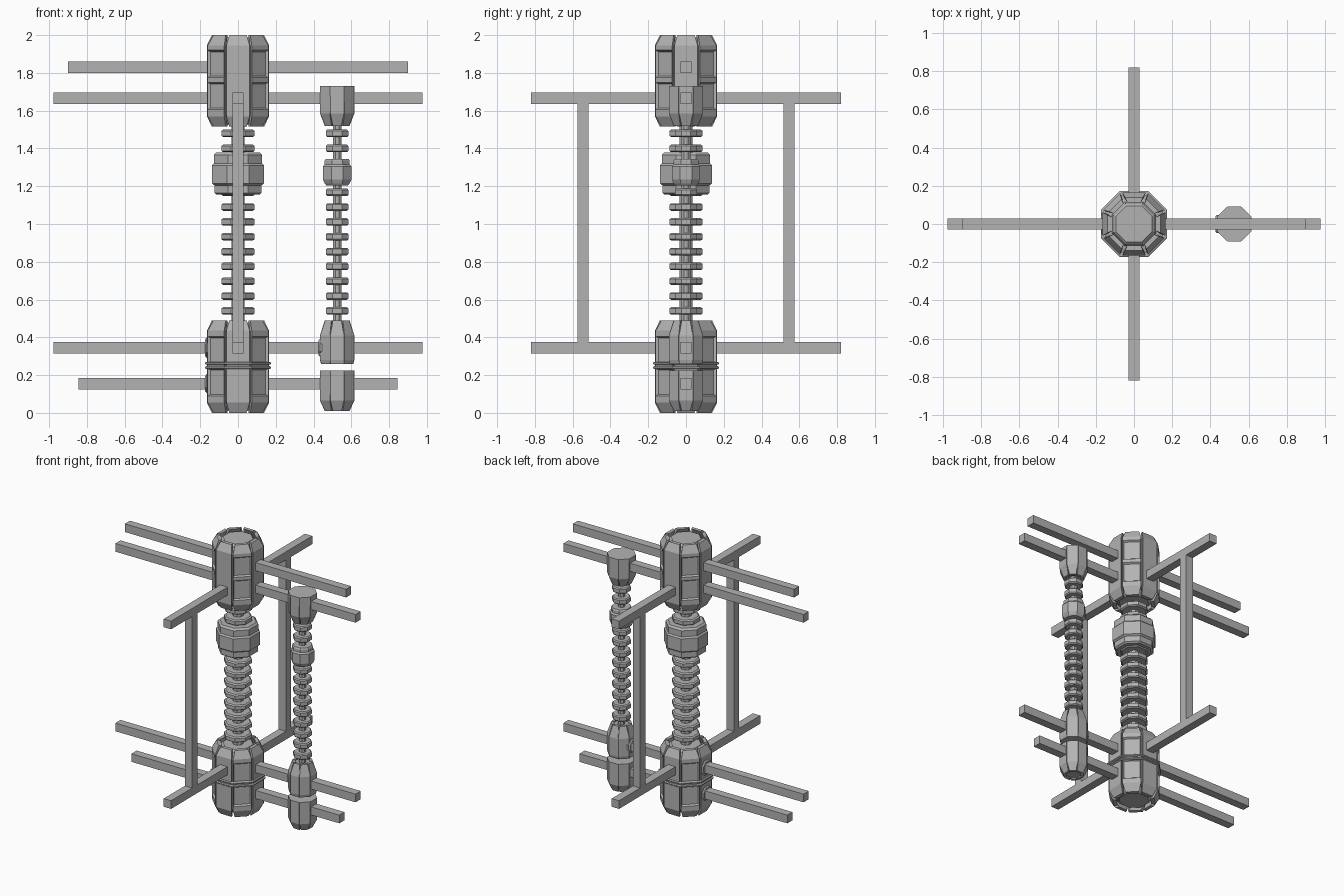
import bpy, bmesh, math
from mathutils import Matrix, Vector

if "Cube" in bpy.data.objects:
    bpy.data.objects.remove(bpy.data.objects["Cube"])

grey = bpy.data.materials.new("metal grey")
grey.diffuse_color = (0.45, 0.45, 0.45, 1)
grey.use_nodes = True
grey.node_tree.nodes["Principled BSDF"].inputs["Base Color"].default_value = grey.diffuse_color
T = math.tan(math.pi / 8)


def finish(bm, name, loc=(0, 0, 0)):
    bmesh.ops.recalc_face_normals(bm, faces=bm.faces)
    me = bpy.data.meshes.new(name)
    bm.to_mesh(me)
    bm.free()
    me.materials.append(grey)
    ob = bpy.data.objects.new(name, me)
    ob.location = loc
    bpy.context.collection.objects.link(ob)
    return ob


def add_lathe(bm, profile):
    """Octagonal solid; profile is (flat-to-centre distance, z)."""
    rings = []
    for r, z in profile:
        R = r / math.cos(math.pi / 8)
        rings.append([bm.verts.new((R * math.cos(math.pi / 8 + k * math.pi / 4),
                                    R * math.sin(math.pi / 8 + k * math.pi / 4), z)) for k in range(8)])
    for a, b in zip(rings, rings[1:]):
        for k in range(8):
            j = (k + 1) % 8
            bm.faces.new((a[k], a[j], b[j], b[k]))
    bm.faces.new(rings[0][::-1])
    bm.faces.new(rings[-1])


def lathe(name, profile, x=0):
    bm = bmesh.new()
    add_lathe(bm, profile)
    return finish(bm, name, (x, 0, 0))


def shell(name, levels, thick, windows=(), x=0):
    """Eight separate plates around the axis; levels are (z, distance, half width)."""
    bm = bmesh.new()
    for k in range(8):
        rot = Matrix.Rotation(k * math.pi / 4, 3, 'Z')
        rows = []
        for z, r, hw in levels:
            hi = hw - thick * T
            pts = ((r, -hw), (r, hw), (r - thick, hi), (r - thick, -hi))
            rows.append([bm.verts.new(rot @ Vector((px, py, z))) for px, py in pts])
        fronts = []
        for a, b in zip(rows, rows[1:]):
            quads = [bm.faces.new((a[i], a[(i + 1) % 4], b[(i + 1) % 4], b[i])) for i in range(4)]
            fronts.append(quads[0])
        bm.faces.new(rows[0][::-1])
        bm.faces.new(rows[-1])
        if k % 2:  # recessed windows on the diagonal plates
            bm.normal_update()
            for w in windows:
                bmesh.ops.inset_individual(bm, faces=[fronts[w]], thickness=0.012, depth=0)
                bmesh.ops.translate(bm, verts=fronts[w].verts, vec=rot @ Vector((-0.012, 0, 0)))
    return finish(bm, name, (x, 0, 0))


def bar(name, x, y, z):
    bm = bmesh.new()
    bmesh.ops.create_cube(bm, size=1)
    for v in bm.verts:
        v.co = [lim[0] + (c + 0.5) * (lim[1] - lim[0]) for c, lim in zip(v.co, (x, y, z))]
    return finish(bm, name)


def knob(name, x, z, r):
    ob = lathe(name, [(r, -0.04), (r, 0.004), (r * 0.8, 0.012), (r * 0.5, 0.012), (r * 0.5, 0.018)])
    ob.rotation_euler = (0, -math.pi / 2, 0)
    ob.location = (x, 0, z)


# main capsules
def capsule(name, z0, z1):
    R, W, r, w = 0.165, 0.062, 0.138, 0.046
    zs = [z0 + 0.055, z0 + 0.09, z0 + 0.235, z0 + 0.26, z0 + 0.405, z1 - 0.055]
    shell(name + "_plates", [(z0, r, w)] + [(z, R, W) for z in zs] + [(z1, r, w)], 0.025, (2, 4))
    lathe(name + "_core", [(0.095, z0 + 0.012), (0.105, z0 + 0.022), (0.115, z0 + 0.05), (0.152, z0 + 0.06),
                           (0.152, z1 - 0.06), (0.115, z1 - 0.05), (0.105, z1 - 0.022), (0.095, z1 - 0.012)])


capsule("lower_capsule", 0.0, 0.49)
capsule("upper_capsule", 1.515, 2.0)
for i, z in enumerate((0.232, 0.255)):
    lathe(f"capsule_band_{i}", [(0.168, z), (0.174, z + 0.004), (0.174, z + 0.011), (0.168, z + 0.015)])
knob("lower_knob", -0.162, 0.155, 0.05)
knob("upper_knob", -0.162, 0.345, 0.055)


# ribbed spines
def spine(name, x, s, z0, z1):
    bm = bmesh.new()
    add_lathe(bm, [(0.034 * s, z0), (0.034 * s, z1)])
    for z in [0.54 + 0.0785 * i for i in range(9)] + [1.40, 1.48]:
        add_lathe(bm, [(0.078 * s, z - 0.02), (0.088 * s, z - 0.013), (0.088 * s, z + 0.013), (0.078 * s, z + 0.02)])
    finish(bm, name, (x, 0, 0))


spine("main_spine", 0, 1, 0.45, 1.56)
lathe("main_collar", [(0.112, 1.155), (0.125, 1.165), (0.125, 1.205), (0.138, 1.215), (0.138, 1.31),
                      (0.128, 1.32), (0.128, 1.365), (0.115, 1.378)])
X = 0.525
spine("side_spine", X, 0.67, 0.45, 1.56)
lathe("side_collar", [(0.058, 1.205), (0.066, 1.215), (0.075, 1.235), (0.075, 1.305),
                      (0.066, 1.315), (0.066, 1.335), (0.06, 1.345)], X)

# side column caps
R, W, r, w = 0.091, 0.036, 0.066, 0.023
shell("side_foot_plates", [(0.01, r, w), (0.065, R, W), (0.225, R, W)], 0.02, x=X)
lathe("side_foot_core", [(0.055, 0.025), (0.085, 0.07), (0.088, 0.225)], X)
shell("side_lower_plates", [(0.26, 0.086, 0.034), (0.28, R, W), (0.41, R, W), (0.49, r, w)], 0.02, x=X)
lathe("side_lower_core", [(0.084, 0.26), (0.087, 0.28), (0.086, 0.41), (0.058, 0.48)], X)
shell("side_upper_plates", [(1.52, r, w), (1.585, R, W), (1.73, R, W)], 0.02, x=X)
lathe("side_upper_core", [(0.055, 1.53), (0.086, 1.59), (0.09, 1.73)], X)
knob("side_knob", X - 0.087, 0.345, 0.048)

# frame bars
h = 0.03
for i, (z, L) in enumerate(((0.155, 0.845), (0.345, 0.977), (1.665, 0.977), (1.83, 0.90))):
    bar(f"cross_bar_{i}", (-L, L), (-h, h), (z - h, z + h))
for i, z in enumerate((0.345, 1.665)):
    bar(f"depth_bar_{i}", (-h, h), (-0.82, 0.82), (z - h, z + h))
for n, y in (("front", -0.545), ("back", 0.545)):
    bar(n + "_post", (-h, h), (y - h, y + h), (0.345, 1.665))
